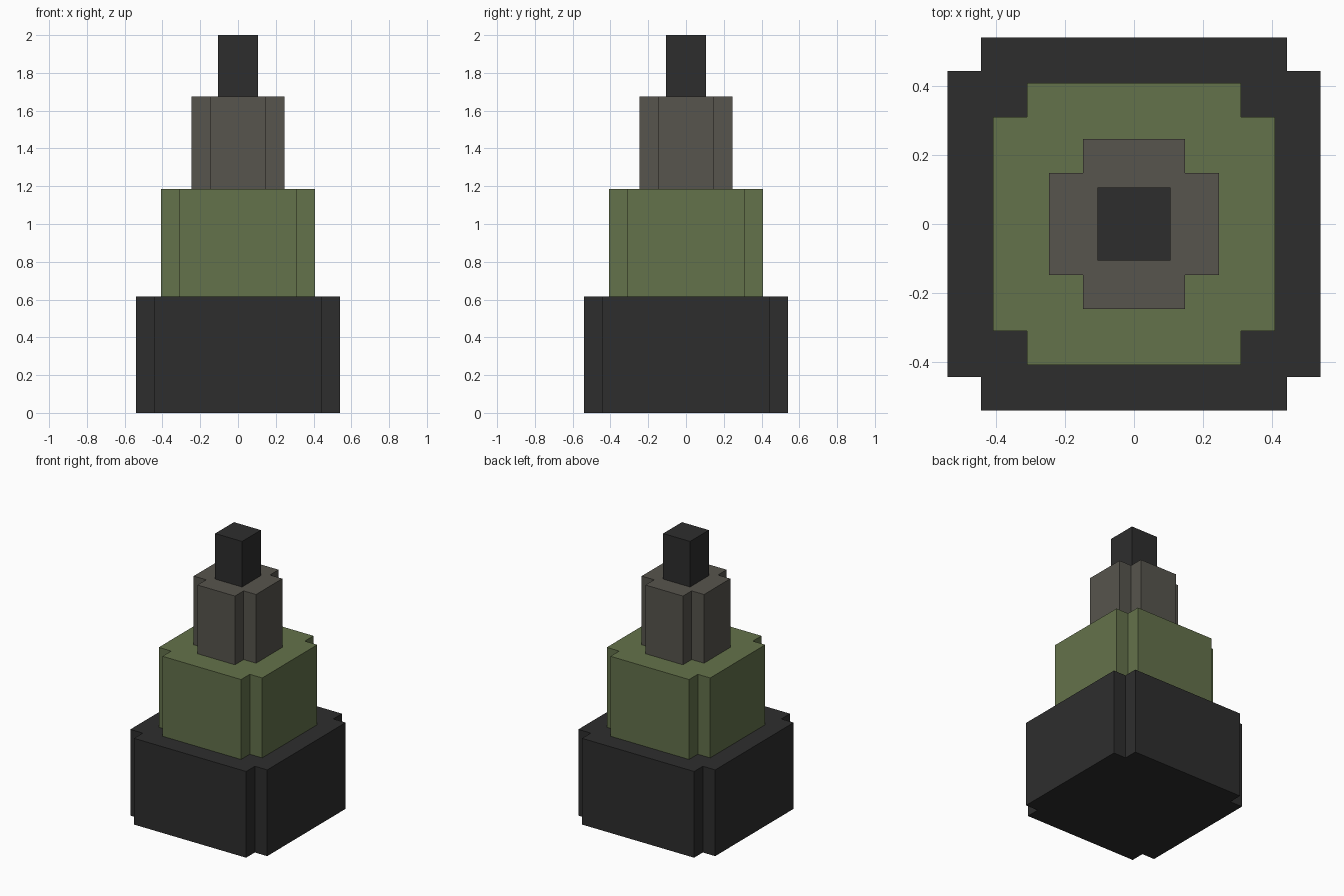
import bpy
import bmesh

if "Cube" in bpy.data.objects:
    bpy.data.objects.remove(bpy.data.objects["Cube"])


def make_material(name, rgb):
    mat = bpy.data.materials.new(name)
    mat.diffuse_color = (*rgb, 1.0)
    mat.use_nodes = True
    mat.node_tree.nodes["Principled BSDF"].inputs["Base Color"].default_value = mat.diffuse_color
    return mat


black = make_material("charcoal", (0.027, 0.027, 0.027))
green = make_material("olive green", (0.127, 0.168, 0.070))
grey = make_material("warm grey", (0.095, 0.090, 0.075))

NOTCH = 0.098  # size of the square cut out of each tier corner


def plan(half, notch):
    """Counter-clockwise outline of a square, with optional notched corners."""
    inner = half - notch
    corner = [(half, inner), (inner, inner), (inner, half)] if notch else [(half, half)]
    points = []
    for _ in range(4):
        points += corner
        corner = [(-y, x) for x, y in corner]  # quarter turn
    return points


def tier(name, half, bottom, top, mat, notch=NOTCH):
    """Extrude a plan outline between two heights."""
    bm = bmesh.new()
    base = bm.faces.new([bm.verts.new((x, y, bottom)) for x, y in plan(half, notch)])
    result = bmesh.ops.extrude_face_region(bm, geom=[base], use_keep_orig=True)
    for v in result["geom"]:
        if isinstance(v, bmesh.types.BMVert):
            v.co.z = top
    bmesh.ops.recalc_face_normals(bm, faces=bm.faces)
    mesh = bpy.data.meshes.new(name)
    bm.to_mesh(mesh)
    bm.free()
    mesh.materials.append(mat)
    obj = bpy.data.objects.new(name, mesh)
    bpy.context.collection.objects.link(obj)


# Stacked tiers, from the ground up
tier("base_tier", 0.54, 0.0, 0.615, black)
tier("middle_tier", 0.408, 0.615, 1.185, green)
tier("upper_tier", 0.246, 1.185, 1.675, grey)
tier("top_post", 0.106, 1.675, 2.0, black, notch=0)
